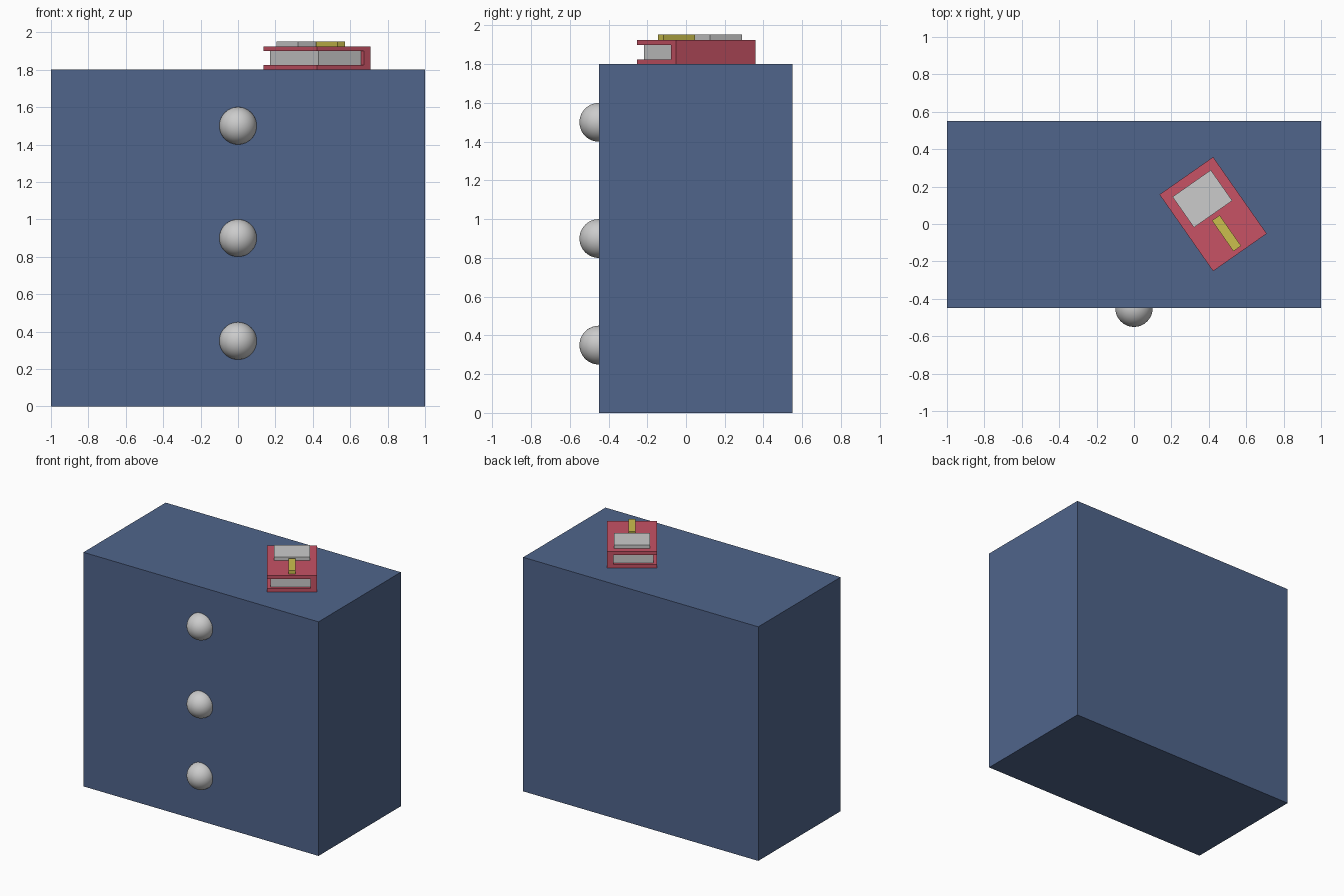
import bpy
from math import radians
from mathutils import Matrix

if "Cube" in bpy.data.objects:
    bpy.data.objects.remove(bpy.data.objects["Cube"])


def material(name, rgb):
    m = bpy.data.materials.new(name)
    m.diffuse_color = (*rgb, 1)
    m.use_nodes = True
    m.node_tree.nodes["Principled BSDF"].inputs["Base Color"].default_value = m.diffuse_color
    return m


BLUE = material("blue_paint", (0.08, 0.13, 0.26))
RED = material("red_cover", (0.57, 0.085, 0.13))
YELLOW = material("yellow_strip", (0.60, 0.52, 0.075))
BOOK = Matrix.Translation((0.423, 0.053, 1.8)) @ Matrix.Rotation(radians(35), 4, 'Z')


def box(name, lo, hi, mat=None, frame=Matrix.Identity(4)):
    """Box between two corners, given in a local frame."""
    size = [b - a for a, b in zip(lo, hi)]
    mid = [(a + b) / 2 for a, b in zip(lo, hi)]
    bpy.ops.mesh.primitive_cube_add(size=1)
    ob = bpy.context.object
    ob.name = name
    ob.data.transform(Matrix.Translation(mid) @ Matrix.Diagonal((*size, 1)))
    ob.matrix_world = frame
    if mat:
        ob.data.materials.append(mat)
    return ob


# Cabinet body
box("cabinet", (-1, -0.45, 0), (1, 0.55, 1.8), BLUE)

# Drawer knobs
for i, z in enumerate((0.35, 0.9, 1.5)):
    bpy.ops.mesh.primitive_uv_sphere_add(segments=48, ring_count=24, radius=0.1,
                                         location=(0, -0.45, z))
    bpy.context.object.name = f"knob_{i + 1}"
    bpy.ops.object.shade_smooth_by_angle()

# Book cover: C-shaped profile (spine on +x) extruded along the book's length
w, h, t, s = 0.175, 0.125, 0.025, 0.045
profile = [(-w, 0), (w, 0), (w, h), (-w, h), (-w, h - t), (w - s, h - t), (w - s, t), (-w, t)]
n = len(profile)
verts = [(x, y, z) for y in (-0.25, 0.25) for x, z in profile]
# End caps split into three quads each so they stay convex
caps = [(0, 1, 6, 7), (1, 2, 5, 6), (2, 3, 4, 5)]
faces = [(i, i + n, (i + 1) % n + n, (i + 1) % n) for i in range(n)]
mesh = bpy.data.meshes.new("book_cover")
mesh.from_pydata(verts, [], faces + caps + [tuple(i + n for i in reversed(c)) for c in caps])
mesh.flip_normals() if mesh.polygons[0].normal.z > 0 else None
mesh.materials.append(RED)
cover = bpy.data.objects.new("book_cover", mesh)
cover.matrix_world = BOOK
bpy.context.collection.objects.link(cover)
# Make all cover normals point outwards
bpy.ops.object.select_all(action='DESELECT')
cover.select_set(True)
bpy.context.view_layer.objects.active = cover
bpy.ops.object.mode_set(mode='EDIT')
bpy.ops.mesh.select_all(action='SELECT')
bpy.ops.mesh.normals_make_consistent(inside=False)
bpy.ops.object.mode_set(mode='OBJECT')

# Page block, label plate and strip on the cover
box("pages", (-w + 0.025, -0.225, t), (w - s, 0.225, h - t), None, BOOK)
box("label_plate", (-0.125, 0, h), (0.125, 0.2, h + 0.027), None, BOOK)
box("bookmark_strip", (-0.025, -0.225, h), (0.025, -0.025, h + 0.027), YELLOW, BOOK)
